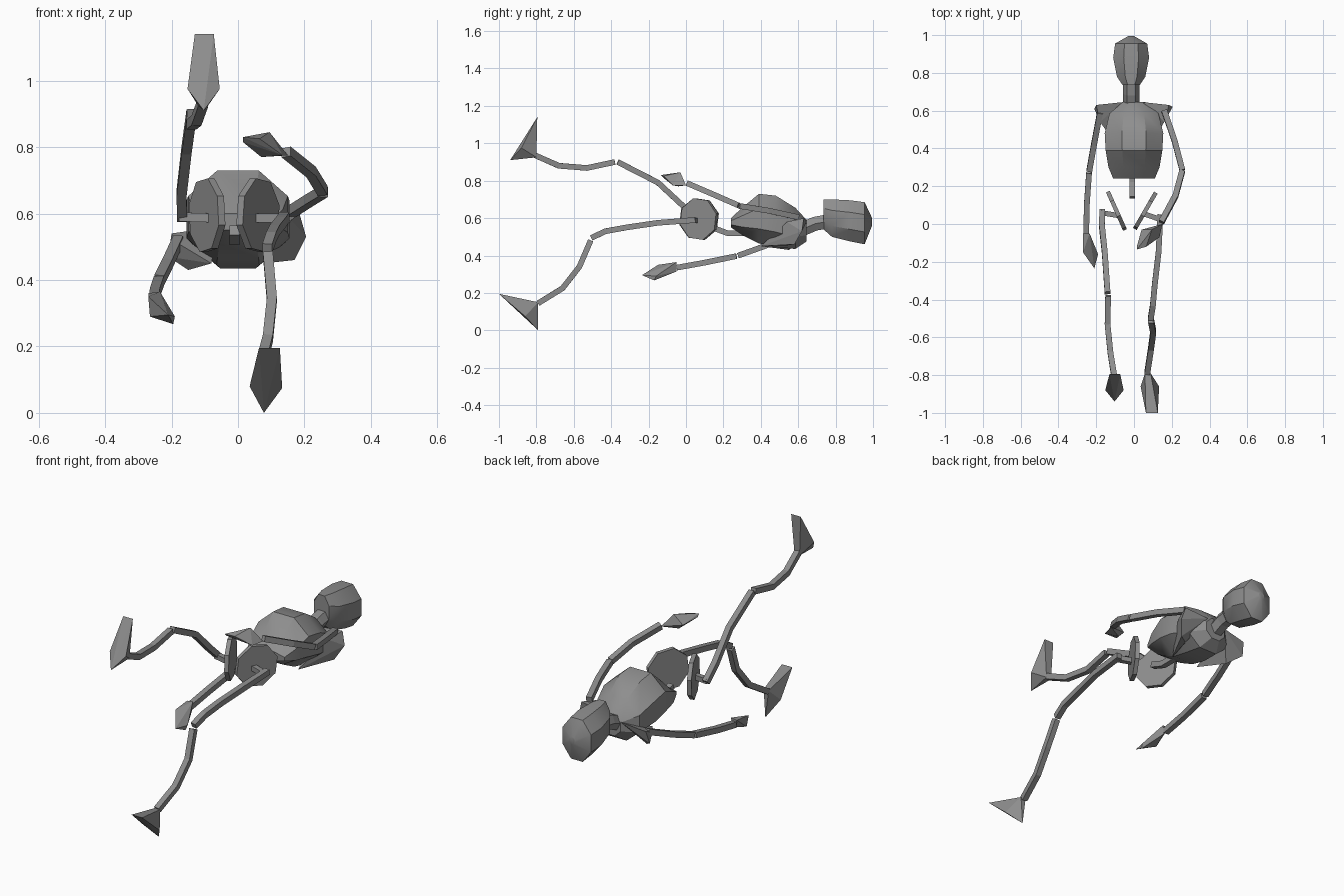
import bpy, bmesh, math
from mathutils import Vector, Matrix

cube = bpy.data.objects.get("Cube")
if cube:
    bpy.data.objects.remove(cube, do_unlink=True)

bone = bpy.data.materials.new("bone_grey")
bone.use_nodes = True
GREY = (0.27, 0.27, 0.27, 1)
bone.diffuse_color = GREY
bone.node_tree.nodes["Principled BSDF"].inputs["Base Color"].default_value = GREY


def finish(bm, name, smooth=None):
    bmesh.ops.recalc_face_normals(bm, faces=bm.faces)
    mesh = bpy.data.meshes.new(name)
    bm.to_mesh(mesh)
    bm.free()
    mesh.materials.append(bone)
    obj = bpy.data.objects.new(name, mesh)
    bpy.context.collection.objects.link(obj)
    if smooth:
        bpy.ops.object.select_all(action="DESELECT")
        obj.select_set(True)
        bpy.context.view_layer.objects.active = obj
        bpy.ops.object.shade_smooth_by_angle(angle=math.radians(smooth))
    return obj


def loft(name, rings, smooth=None):
    """Skin a row of equal rings and cap both ends."""
    bm = bmesh.new()
    rows = [[bm.verts.new(p) for p in ring] for ring in rings]
    n = len(rows[0])
    for a, b in zip(rows, rows[1:]):
        for i in range(n):
            j = (i + 1) % n
            bm.faces.new((a[i], a[j], b[j], b[i]))
    bm.faces.new(rows[0])
    bm.faces.new(rows[-1])
    return finish(bm, name, smooth)


def bar(name, path, side=0.03, sides=4, ref=(1, 0, 0)):
    """Straight-sided bone following a path."""
    pts = [Vector(p) for p in path]
    rings = []
    for i, p in enumerate(pts):
        t = (pts[min(i + 1, len(pts) - 1)] - pts[max(i - 1, 0)]).normalized()
        u = t.cross(Vector(ref)).normalized()
        v = t.cross(u)
        r = side / 2 / math.cos(math.pi / sides)
        angles = [2 * math.pi * (k + 0.5) / sides for k in range(sides)]
        rings.append([p + r * (math.cos(a) * u + math.sin(a) * v) for a in angles])
    return loft(name, rings)


def hull(name, points):
    """Faceted solid around a few corner points."""
    bm = bmesh.new()
    for p in points:
        bm.verts.new(p)
    res = bmesh.ops.convex_hull(bm, input=bm.verts)
    loose = [v for v in bm.verts if not v.link_faces]
    bmesh.ops.delete(bm, geom=loose, context="VERTS")
    bmesh.ops.dissolve_limit(bm, angle_limit=0.05, verts=bm.verts, edges=bm.edges)
    return finish(bm, name)


def barrel(name, cx, sections, sides, smooth):
    """Body lofted along y from (y, half width, low z, high z)."""
    rings = []
    for y, w, lo, hi in sections:
        ring = []
        for k in range(sides):
            a = 2 * math.pi * (k + 0.5) / sides
            f = 1 / math.cos(math.pi / sides)
            ring.append((cx + w * f * math.cos(a), y,
                         (lo + hi) / 2 + (hi - lo) / 2 * f * math.sin(a)))
        rings.append(ring)
    return loft(name, rings, smooth)


# Head, neck, rib cage and spine
barrel("head", -0.015, [(0.735, 0.045, 0.54, 0.70), (0.78, 0.075, 0.50, 0.70),
                        (0.88, 0.095, 0.475, 0.695), (0.955, 0.085, 0.46, 0.685),
                        (0.995, 0.015, 0.56, 0.60)], 8, 28)
bar("neck", [(-0.015, 0.62, 0.54), (-0.015, 0.69, 0.57), (-0.015, 0.80, 0.59)],
    0.075, 6)
barrel("rib_cage", 0, [(0.24, 0.11, 0.55, 0.60), (0.30, 0.135, 0.51, 0.655),
                       (0.39, 0.15, 0.465, 0.73), (0.48, 0.155, 0.445, 0.72),
                       (0.585, 0.13, 0.435, 0.655), (0.645, 0.06, 0.475, 0.59)], 8, 28)
bar("spine", [(-0.01, 0.32, 0.52), (-0.01, 0.22, 0.52), (-0.01, 0.14, 0.55)])

# Shoulder blades
hull("right_shoulder", [(-0.2, 0.63, 0.54), (-0.21, 0.61, 0.47), (-0.18, 0.54, 0.51),
                        (-0.06, 0.645, 0.56), (-0.15, 0.55, 0.43), (-0.08, 0.4, 0.45)])
hull("left_shoulder", [(0.205, 0.62, 0.53), (0.185, 0.63, 0.6), (0.17, 0.58, 0.46),
                       (0.12, 0.55, 0.455), (0.05, 0.645, 0.58), (0.16, 0.54, 0.58),
                       (0.08, 0.4, 0.45)])

# Pelvis plates: eight-sided discs splayed outward
for name, x, turn in (("right_pelvis", -0.093, 24), ("left_pelvis", 0.06, -30)):
    bm = bmesh.new()
    bmesh.ops.create_cone(bm, cap_ends=True, segments=8, radius1=0.115,
                          radius2=0.115, depth=0.022,
                          matrix=Matrix.Translation((x, 0.07, 0.595))
                          @ Matrix.Rotation(math.radians(turn), 4, "Z")
                          @ Matrix.Rotation(math.radians(90), 4, "Y")
                          @ Matrix.Rotation(math.radians(15), 4, "Z"))
    finish(bm, name)

# Hip pegs
bar("right_hip", [(-0.175, 0.06, 0.59), (-0.085, 0.045, 0.587)], 0.027, ref=(0, 0, 1))
bar("left_hip", [(0.15, 0.02, 0.587), (0.05, 0.055, 0.587)], 0.027, ref=(0, 0, 1))

# Legs
bar("right_thigh", [(-0.168, 0.07, 0.585), (-0.17, -0.01, 0.66),
                    (-0.155, -0.15, 0.79), (-0.14, -0.365, 0.90)])
bar("right_shin", [(-0.137, -0.38, 0.90), (-0.14, -0.53, 0.868),
                   (-0.125, -0.68, 0.88), (-0.105, -0.805, 0.935)])
bar("left_thigh", [(0.14, 0.05, 0.59), (0.13, -0.15, 0.575),
                   (0.11, -0.32, 0.55), (0.1, -0.43, 0.53), (0.088, -0.505, 0.495)])
bar("left_shin", [(0.09, -0.51, 0.48), (0.102, -0.57, 0.34),
                  (0.09, -0.66, 0.225), (0.07, -0.79, 0.145)])

# Feet: kite-shaped sole rising to the ankle
hull("right_foot", [(-0.13, -0.795, 1.14), (-0.073, -0.795, 1.14),
                    (-0.152, -0.88, 0.975), (-0.055, -0.88, 0.975),
                    (-0.103, -0.94, 0.91), (-0.12, -0.8, 0.925), (-0.09, -0.8, 0.925)])
hull("left_foot", [(0.063, -1, 0.195), (0.126, -1, 0.195),
                   (0.035, -0.86, 0.08), (0.133, -0.86, 0.075),
                   (0.078, -0.79, 0), (0.058, -0.79, 0.15), (0.088, -0.79, 0.15)])

# Arms
bar("right_upper_arm", [(-0.18, 0.59, 0.52), (-0.212, 0.42, 0.45), (-0.237, 0.28, 0.40)])
bar("right_forearm", [(-0.238, 0.27, 0.397), (-0.25, 0.1, 0.362), (-0.253, -0.05, 0.335)])
bar("left_upper_arm", [(0.16, 0.6, 0.605), (0.215, 0.44, 0.64), (0.256, 0.285, 0.665)])
bar("left_forearm", [(0.255, 0.28, 0.668), (0.22, 0.15, 0.725), (0.145, 0.01, 0.785)])

# Hands
hull("right_hand", [(-0.27, -0.05, 0.36), (-0.235, -0.05, 0.365), (-0.24, -0.05, 0.315),
                    (-0.27, -0.15, 0.35), (-0.265, -0.14, 0.29), (-0.19, -0.16, 0.29),
                    (-0.21, -0.235, 0.295), (-0.195, -0.17, 0.267)])
hull("left_hand", [(0.15, 0, 0.775), (0.135, -0.07, 0.775), (0.065, -0.12, 0.825),
                   (0.015, -0.135, 0.83), (0.015, -0.12, 0.815), (0.04, -0.03, 0.8),
                   (0.095, -0.03, 0.845), (0.07, -0.04, 0.77)])
